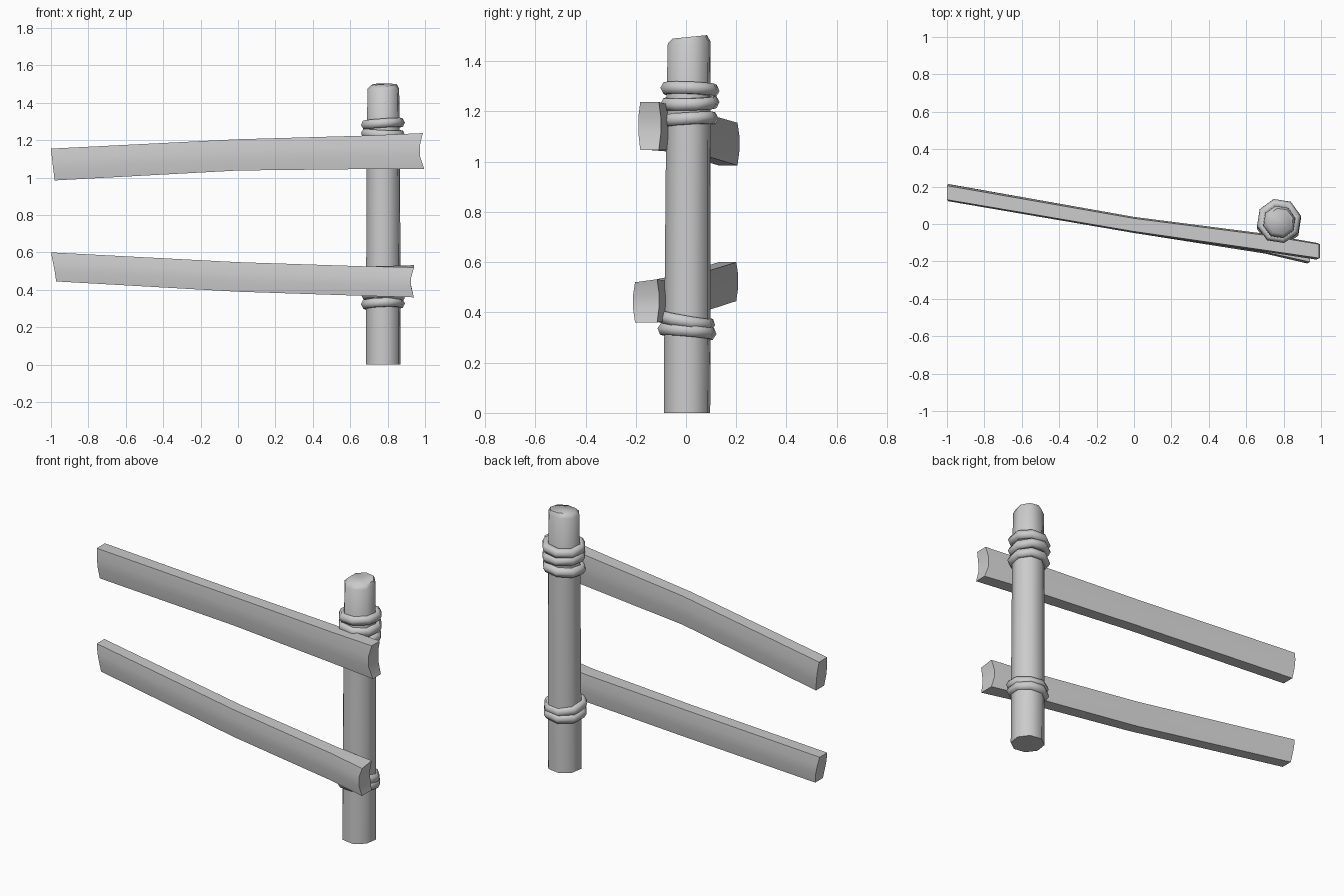
import bpy, bmesh, math
from mathutils import Vector, Euler

cube = bpy.data.objects.get("Cube")
if cube:
    bpy.data.objects.remove(cube, do_unlink=True)

grey = bpy.data.materials.new("plain_grey")
grey.use_nodes = True
colour = (0.6, 0.6, 0.6, 1)
grey.diffuse_color = colour
grey.node_tree.nodes["Principled BSDF"].inputs["Base Color"].default_value = colour


def finish(name, bm, angle):
    bmesh.ops.recalc_face_normals(bm, faces=bm.faces)
    mesh = bpy.data.meshes.new(name)
    bm.to_mesh(mesh)
    bm.free()
    mesh.materials.append(grey)
    obj = bpy.data.objects.new(name, mesh)
    bpy.context.collection.objects.link(obj)
    bpy.ops.object.select_all(action='DESELECT')
    bpy.context.view_layer.objects.active = obj
    obj.select_set(True)
    bpy.ops.object.shade_smooth_by_angle(angle=math.radians(angle))
    return obj


def loft(bm, rings):
    """Skin closed rings of equal size and return their vertices."""
    rows = [[bm.verts.new(p) for p in ring] for ring in rings]
    n = len(rows[0])
    for a, b in zip(rows, rows[1:]):
        for i in range(n):
            j = (i + 1) % n
            bm.faces.new((a[i], a[j], b[j], b[i]))
    return rows


def circle(cx, cy, z, r, lean=0.0, sides=8):
    turns = [math.tau * (i + 0.3) / sides for i in range(sides)]
    return [Vector((cx + r * math.cos(t), cy + r * math.sin(t), z + lean * math.sin(t)))
            for t in turns]


# Upright post with a chamfered, slightly sloping top
bm = bmesh.new()
rows = loft(bm, [circle(0.777, 0.004, 0, 0.095),
                 circle(0.777, 0.006, 0.34, 0.095),
                 circle(0.777, 0.01, 1.2, 0.091),
                 circle(0.777, 0.012, 1.475, 0.087, 0.005),
                 circle(0.782, 0.016, 1.497, 0.07, 0.007)])
bm.faces.new(rows[0])
bm.faces.new(rows[-1])
finish("post", bm, 60)


# Rails: bowed planks with ragged split ends
HEIGHTS = (0, 0.36, 0.67, 1)
BULGE = (0, 0.008, 0.008, 0)


def section(x, y_front, y_back, z0, z1, ragged, slope=0.0):
    front, back = [], []
    for h, b, r in zip(HEIGHTS, BULGE, ragged):
        z = z0 + (z1 - z0) * h
        front.append(Vector((x + r, y_front - b, z)))
        back.append(Vector((x + r, y_back + b, z + slope * h)))
    return front + back[::-1]


def rail(name, stations):
    bm = bmesh.new()
    rows = loft(bm, [section(*s) for s in stations])
    for row in (rows[0], rows[-1]):
        for i in range(3):
            bm.faces.new((row[i], row[i + 1], row[6 - i], row[7 - i]))
    finish(name, bm, 50)


flat = (0, 0, 0, 0)
rail("upper_rail", [
    (-1, 0.13, 0.205, 0.985, 1.155, (0.02, 0.012, 0.006, 0)),
    (0, -0.04, 0.03, 1.038, 1.205, flat),
    (0.7, -0.14, -0.06, 1.046, 1.225, flat),
    (0.985, -0.182, -0.108, 1.047, 1.238, (0.01, -0.012, -0.012, 0.003))])
rail("lower_rail", [
    (-1, 0.13, 0.2, 0.445, 0.6, (0.028, 0.02, 0.01, 0)),
    (0, -0.04, 0.03, 0.39, 0.548, flat),
    (0.7, -0.15, -0.07, 0.367, 0.525, flat),
    (0.938, -0.203, -0.115, 0.36, 0.52, (0.002, -0.012, -0.012, 0.003), 0.012)])


# Rope lashings: tilted octagonal rings around the post
def rope(name, y, z, tilt_x, tilt_y, radius=0.096, tube=0.025):
    bm = bmesh.new()
    rot = Euler((tilt_x, tilt_y, 0)).to_matrix()
    rings = []
    for k in range(6):
        a = math.tau * k / 6
        ring = circle(0, 0, tube * 1.1 * math.sin(a), radius + tube * math.cos(a))
        rings.append([rot @ p + Vector((0.775, y, z)) for p in ring])
    rows = loft(bm, rings + rings[:1])
    bmesh.ops.remove_doubles(bm, verts=bm.verts, dist=0.0001)
    finish(name, bm, 80)


rope("upper_rope_top", 0.016, 1.288, -0.04, -0.07)
rope("upper_rope_middle", 0.016, 1.233, 0.03, 0.05)
rope("upper_rope_bottom", 0.012, 1.168, 0.06, -0.05)
rope("lower_rope_top", 0.0, 0.367, -0.17, 0.04)
rope("lower_rope_bottom", 0.004, 0.325, -0.09, -0.04)
